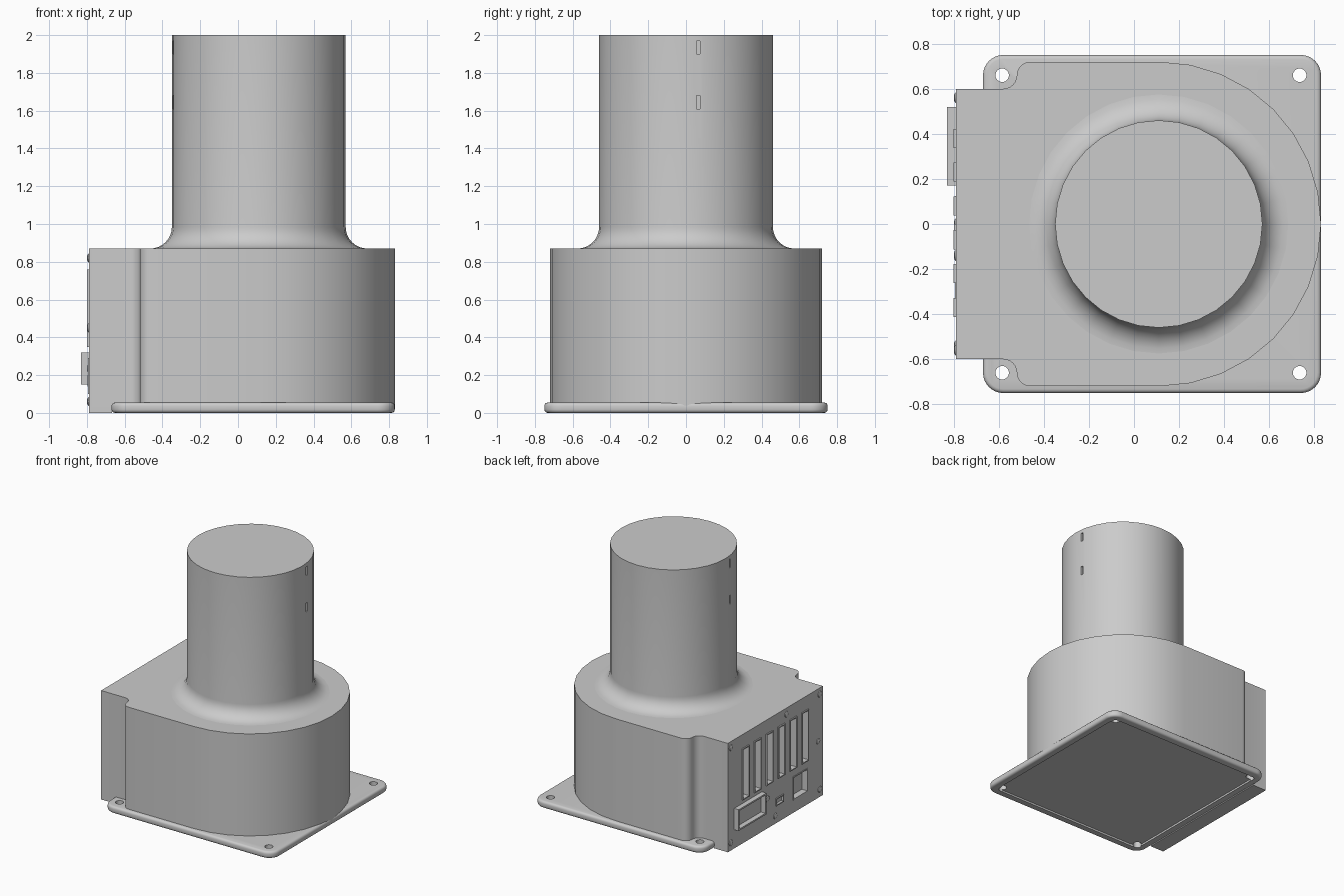
import bpy, bmesh
from math import sin, cos, pi, radians
from mathutils import Vector

if "Cube" in bpy.data.objects:
    bpy.data.objects.remove(bpy.data.objects["Cube"])

CX = 0.11          # tower axis
PANEL = -0.79      # connector face


def add(name, bm):
    bmesh.ops.recalc_face_normals(bm, faces=bm.faces)
    me = bpy.data.meshes.new(name)
    bm.to_mesh(me)
    bm.free()
    ob = bpy.data.objects.new(name, me)
    bpy.context.collection.objects.link(ob)
    return ob


def arc(cx, cy, r, a0, a1, n):
    return [(cx + r * cos(radians(a0 + (a1 - a0) * i / n)),
             cy + r * sin(radians(a0 + (a1 - a0) * i / n))) for i in range(n + 1)]


def rounded_rect(x0, x1, y0, y1, r, n=8):
    return (arc(x1 - r, y1 - r, r, 0, 90, n) + arc(x0 + r, y1 - r, r, 90, 180, n)
            + arc(x0 + r, y0 + r, r, 180, 270, n) + arc(x1 - r, y0 + r, r, 270, 360, n))


def prism(name, pts, z0, z1):
    bm = bmesh.new()
    face = bm.faces.new([bm.verts.new((x, y, z0)) for x, y in pts])
    ext = bmesh.ops.extrude_face_region(bm, geom=[face])["geom"]
    bmesh.ops.translate(bm, vec=(0, 0, z1 - z0),
                        verts=[v for v in ext if isinstance(v, bmesh.types.BMVert)])
    return add(name, bm)


def box_into(bm, x0, x1, y0, y1, z0, z1):
    vs = bmesh.ops.create_cube(bm, size=1)["verts"]
    for v in vs:
        v.co = Vector(((x0 + x1) / 2 + v.co.x * (x1 - x0),
                       (y0 + y1) / 2 + v.co.y * (y1 - y0),
                       (z0 + z1) / 2 + v.co.z * (z1 - z0)))


def boxes(name, specs):
    bm = bmesh.new()
    for s in specs:
        box_into(bm, *s)
    return add(name, bm)


def apply(ob, mod):
    bpy.context.view_layer.objects.active = ob
    bpy.ops.object.modifier_apply(modifier=mod.name)


def cut(ob, cutter):
    m = ob.modifiers.new("cut", "BOOLEAN")
    m.operation, m.object, m.solver = "DIFFERENCE", cutter, "EXACT"
    apply(ob, m)
    bpy.data.objects.remove(cutter)


# Base plate: rounded rim, shallow underside recess, four bolt holes
plate = prism("base_plate", rounded_rect(-0.67, 0.83, -0.75, 0.75, 0.09), 0, 0.055)
b = plate.modifiers.new("round", "BEVEL")
b.width, b.segments, b.limit_method, b.angle_limit = 0.018, 3, "ANGLE", radians(50)
apply(plate, b)
cut(plate, prism("recess", rounded_rect(-0.61, 0.77, -0.69, 0.69, 0.07), -0.05, 0.015))
for hx in (-0.585, 0.735):
    for hy in (-0.66, 0.66):
        cut(plate, prism("hole", arc(hx, hy, 0.03, 0, 345, 23), -0.1, 0.1))

# Housing: narrow connector end, stepped shoulders, round nose
lower = ([(PANEL, -0.6)] + arc(-0.58, -0.66, 0.06, 90, 0, 6)
         + arc(-0.46, -0.66, 0.06, 180, 270, 6))
nose = arc(CX, 0, 0.72, -90, 90, 16)
housing = prism("housing", lower + nose + [(x, -y) for x, y in reversed(lower)], 0.03, 0.87)
boxes("connector_foot", [(PANEL, -0.668, -0.6, 0.6, 0, 0.03)])

# Connector panel fittings: (name, y centre, z0, z1, width, projection, wall, depth)
sockets = [(f"slot_socket_{i + 1}", 0.38 - 0.15 * i, 0.35, 0.76, 0.085, 0.01, 0.012, 0.05)
           for i in range(6)]
sockets += [("wide_socket", 0.345, 0.15, 0.32, 0.35, 0.04, 0.018, 0.04),
            ("square_socket", -0.315, 0.10, 0.29, 0.19, 0.004, 0.014, 0.05),
            ("small_socket", -0.05, 0.14, 0.20, 0.10, 0.008, 0.012, 0.02)]
cut(housing, boxes("socket_cutter", [(-0.9, -0.71, y - w / 2, y + w / 2, z0, z1)
                                     for _, y, z0, z1, w, *_r in sockets]))
for name, y, z0, z1, w, out, wall, depth in sockets:
    bm = bmesh.new()
    box_into(bm, PANEL - out, -0.71, y - w / 2, y + w / 2, z0, z1)
    bm.normal_update()
    face = min(bm.faces, key=lambda f: f.calc_center_median().x)
    bmesh.ops.inset_region(bm, faces=[face], thickness=wall)
    ext = bmesh.ops.extrude_face_region(bm, geom=[face])["geom"]
    bmesh.ops.translate(bm, vec=(depth, 0, 0),
                        verts=[v for v in ext if isinstance(v, bmesh.types.BMVert)])
    if face.is_valid:
        bmesh.ops.delete(bm, geom=[face], context="FACES_ONLY")
    add(name, bm)

# Panel screws
bm = bmesh.new()
for y, z in ((0.56, 0.82), (-0.56, 0.82), (-0.14, 0.82), (0.56, 0.06), (-0.56, 0.06),
             (0, 0.06), (0.1, 0.235), (-0.54, 0.45)):
    vs = bmesh.ops.create_uvsphere(bm, u_segments=12, v_segments=6, radius=0.024)["verts"]
    for v in vs:
        v.co = Vector((PANEL + v.co.z * 0.4, y + v.co.x, z + v.co.y))
add("panel_screws", bm)

# Tower: revolved profile with a filleted foot and flat cap
fillet = arc(0.575, 0.985, 0.115, 270, 180, 8)
profile = [(0.575, 0.86)] + fillet + [(0.46, 2.0)]
SIDES = 32
bm = bmesh.new()
rings = [[bm.verts.new((CX + r * cos(2 * pi * i / SIDES), r * sin(2 * pi * i / SIDES), z))
          for i in range(SIDES)] for r, z in profile]
for lo, hi in zip(rings, rings[1:]):
    for i in range(SIDES):
        j = (i + 1) % SIDES
        bm.faces.new((lo[i], lo[j], hi[j], hi[i]))
bm.faces.new(rings[-1])
bm.faces.new(rings[0][::-1])
tower = add("tower", bm)

# Small slits on opposite sides of the tower
cut(tower, boxes("slit_cutter", [(CX + s * 0.5 - 0.06, CX + s * 0.5 + 0.06,
                                  s * 0.065 - 0.01, s * 0.065 + 0.01, z0, z1)
                                 for s in (1, -1) for z0, z1 in ((1.61, 1.68), (1.9, 1.97))]))

# Smooth shading with crisp edges
bpy.ops.object.select_all(action="SELECT")
bpy.context.view_layer.objects.active = tower
bpy.ops.object.shade_smooth_by_angle(angle=radians(32))
